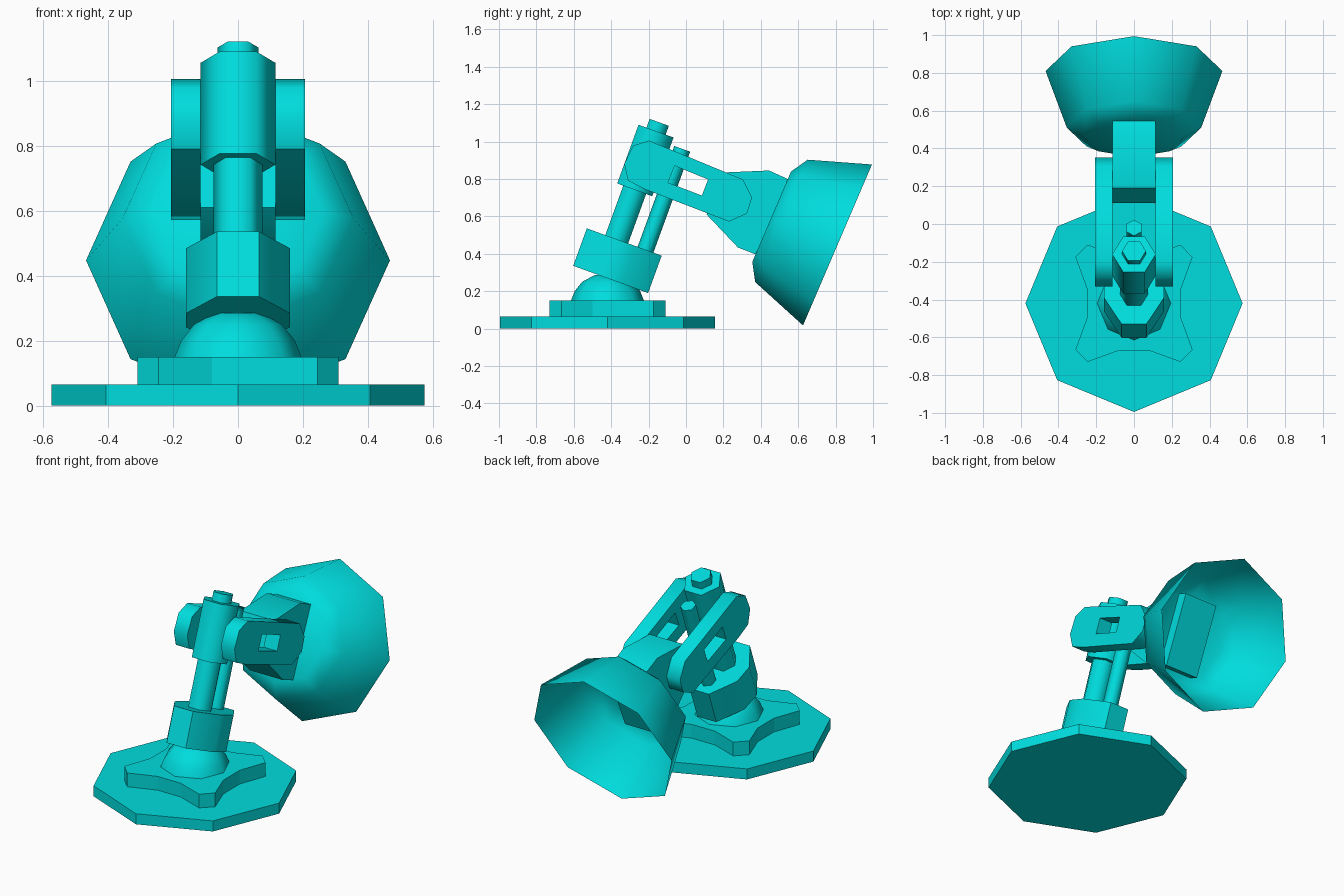
import bpy, bmesh
from math import cos, sin, pi, radians
from mathutils import Matrix, Vector

if "Cube" in bpy.data.objects:
    bpy.data.objects.remove(bpy.data.objects["Cube"])

mat = bpy.data.materials.new("cyan")
mat.diffuse_color = (0.0, 0.72, 0.73, 1)
mat.use_nodes = True
mat.node_tree.nodes["Principled BSDF"].inputs["Base Color"].default_value = mat.diffuse_color


def finish(name, bm, matrix, smooth):
    bmesh.ops.recalc_face_normals(bm, faces=bm.faces)
    bm.transform(matrix)
    me = bpy.data.meshes.new(name)
    bm.to_mesh(me)
    bm.free()
    ob = bpy.data.objects.new(name, me)
    bpy.context.collection.objects.link(ob)
    me.materials.append(mat)
    if smooth:
        bpy.ops.object.select_all(action='DESELECT')
        ob.select_set(True)
        bpy.context.view_layer.objects.active = ob
        bpy.ops.object.shade_smooth_by_angle(angle=radians(smooth))
    return ob


def prism(name, loops, a, b, matrix=Matrix(), smooth=0):
    """Extrude an outline (plus optional hole loops) along local z from a to b."""
    bm = bmesh.new()
    edges = []
    for loop in loops:
        vs = [bm.verts.new((x, y, a)) for x, y in loop]
        edges += [bm.edges.new((vs[i - 1], vs[i])) for i in range(len(vs))]
    if len(loops) == 1:
        bm.faces.new(bm.verts[:])
    else:
        bmesh.ops.triangle_fill(bm, edges=edges, use_beauty=True)
    ext = bmesh.ops.extrude_face_region(bm, geom=bm.faces[:], use_keep_orig=True)
    bmesh.ops.translate(bm, vec=(0, 0, b - a),
                        verts=[g for g in ext["geom"] if isinstance(g, bmesh.types.BMVert)])
    return finish(name, bm, matrix, smooth)


def lathe(name, profile, sides, matrix, smooth):
    """Rings of (radius, height) skinned together; the last ring is closed."""
    bm = bmesh.new()
    rings = [[bm.verts.new((x, y, h)) for x, y in ngon(sides, r)] for r, h in profile]
    for lo, hi in zip(rings, rings[1:]):
        for i in range(sides):
            bm.faces.new((lo[i - 1], lo[i], hi[i], hi[i - 1]))
    bm.faces.new(rings[-1])
    return finish(name, bm, matrix, smooth)


def ngon(n, r, cx=0, cy=0, start=0):
    return [(cx + r * cos(start + 2 * pi * i / n), cy + r * sin(start + 2 * pi * i / n))
            for i in range(n)]


# Frames: base centre, tilted post, and side profiles given as (y, z)
base = Matrix.Translation((0, -0.42, 0))
post = Matrix.Translation((0, -0.376, 0.4625)) @ Matrix.Rotation(radians(-20), 4, 'X')
side = Matrix(((0, 0, 1, 0), (1, 0, 0, 0), (0, 1, 0, 0), (0, 0, 0, 1)))

# Base plate, scalloped plate and domed foot
prism("base_plate", [ngon(8, 0.575)], 0, 0.065, base)
quarter = [(0.25, -0.08), (0.25, 0.08), (0.31, 0.245), (0.245, 0.31)]
star = []
for k in range(4):
    c, s = round(cos(k * pi / 2)), round(sin(k * pi / 2))
    star += [(x * c - y * s, x * s + y * c) for x, y in quarter]
prism("scalloped_plate", [star], 0.065, 0.15, base)
lathe("domed_foot", [(0.195, 0.15), (0.175, 0.2), (0.135, 0.25), (0.07, 0.285)], 8, base, 50)

# Tilted collar, post, sleeve, cap and secondary rod
half = [(0.065, -0.17), (0.16, -0.02), (0.16, 0.106), (0.065, 0.256)]
prism("collar", [half + [(-x, y) for x, y in reversed(half)]], -0.197, 0.016, post, 40)
prism("post", [ngon(6, 0.075)], -0.05, 0.6, post, 61)
prism("sleeve", [ngon(6, 0.115)], 0.297, 0.631, post, 61)
prism("post_cap", [ngon(6, 0.063)], 0.62, 0.681, post, 61)
prism("secondary_rod", [ngon(6, 0.045, 0, 0.164, pi / 6)], -0.05, 0.59, post, 61)

# Pair of slotted arms
arm = [(-0.33, 0.88), (-0.283, 0.978), (-0.198, 1.005), (0.305, 0.797), (0.353, 0.70),
       (0.326, 0.615), (0.23, 0.572), (-0.22, 0.745), (-0.31, 0.79)]
slot = [(-0.06, 0.87), (0.118, 0.797), (0.085, 0.711), (-0.096, 0.78)]
prism("arm_right", [arm, slot], 0.115, 0.207, side, 50)
prism("arm_left", [arm, slot], -0.207, -0.115, side, 50)

# Neck block that pokes into the shade
neck = [(0.11, 0.61), (0.19, 0.834), (0.444, 0.845), (0.55, 0.797),
        (0.605, 0.775), (0.43, 0.372), (0.374, 0.396), (0.278, 0.433)]
prism("shade_neck", [neck], -0.115, 0.115, side, 40)

# Octagonal shade, open at the rim
axis = Vector((0, -0.919, 0.394)).normalized()
up = Vector((0, 0.394, 0.919)).normalized()
shade = Matrix((Vector((1, 0, 0)), up, axis)).transposed().to_4x4()
shade.translation = (0, 0.81, 0.447)
lathe("lamp_shade", [(0.468, 0), (0.356, 0.326), (0.263, 0.383)], 8, shade, 60)
